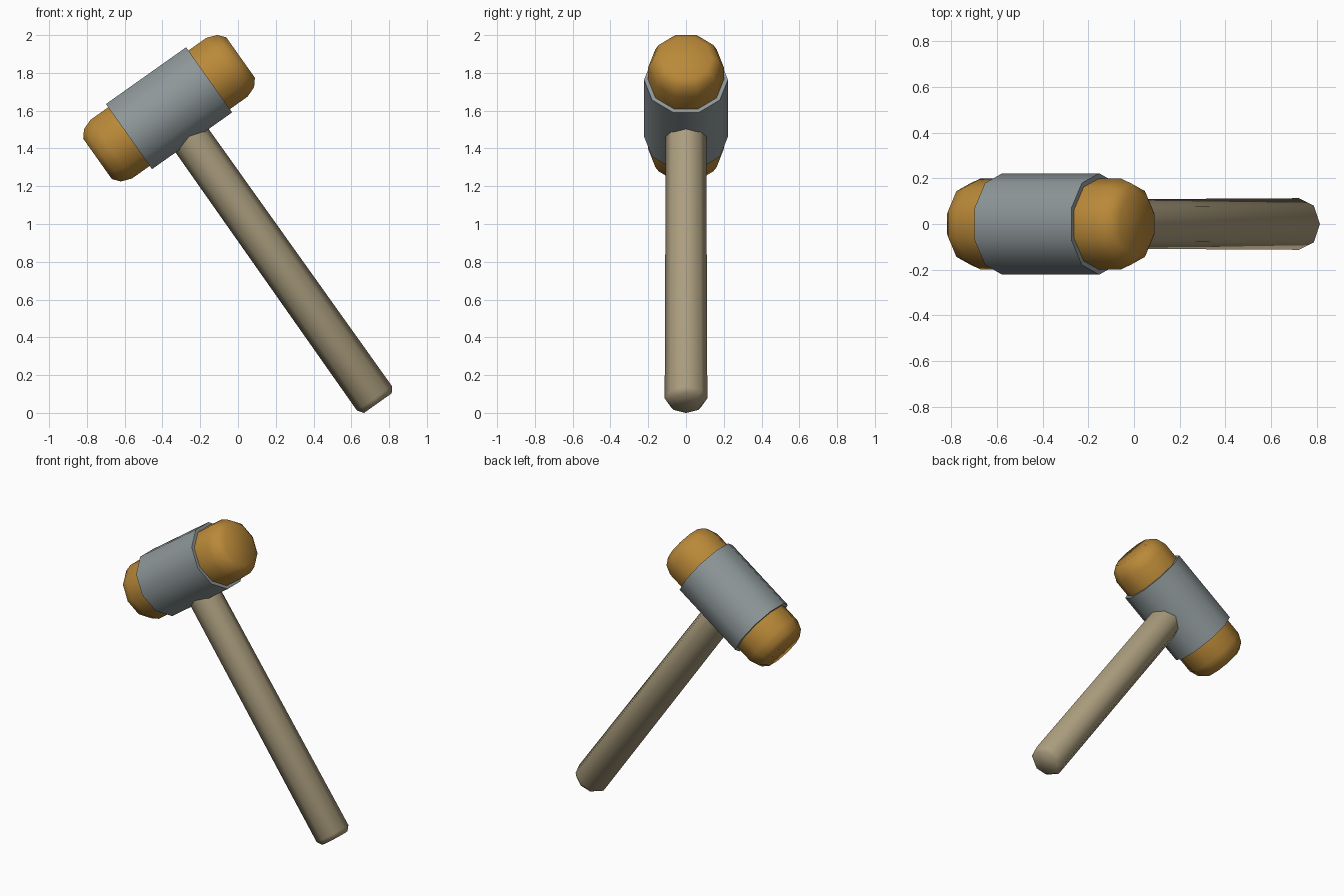
import bpy, bmesh, math
from mathutils import Vector

if "Cube" in bpy.data.objects:
    bpy.data.objects.remove(bpy.data.objects["Cube"])

TILT = math.radians(35.3)
CENTRE = Vector((-0.365, 0, 1.613))                           # middle of the head
HEAD = Vector((math.cos(TILT), 0, math.sin(TILT)))            # along the head
DOWN = Vector((math.sin(TILT), 0, -math.cos(TILT)))           # along the handle
SIDE = Vector((0, 1, 0))


def material(name, rgb):
    m = bpy.data.materials.new(name)
    m.diffuse_color = (*rgb, 1)
    m.use_nodes = True
    m.node_tree.nodes["Principled BSDF"].inputs["Base Color"].default_value = m.diffuse_color
    return m


def turned(name, profile, axis, sides, mat):
    """Closed solid turned about an axis through CENTRE; profile is (distance, radius)."""
    bm = bmesh.new()
    perp = axis.cross(SIDE)
    rings = []
    for t, r in profile:
        ring = []
        for i in range(sides):
            a = 2 * math.pi * i / sides
            ring.append(bm.verts.new(CENTRE + axis * t + (SIDE * math.cos(a) + perp * math.sin(a)) * r))
        rings.append(ring)
    for lo, hi in zip(rings, rings[1:]):
        for i in range(sides):
            j = (i + 1) % sides
            bm.faces.new((lo[i], lo[j], hi[j], hi[i]))
    bm.faces.new(rings[0])
    bm.faces.new(rings[-1])
    bmesh.ops.recalc_face_normals(bm, faces=bm.faces)
    me = bpy.data.meshes.new(name)
    bm.to_mesh(me)
    bm.free()
    ob = bpy.data.objects.new(name, me)
    bpy.context.collection.objects.link(ob)
    me.materials.append(mat)
    bpy.ops.object.select_all(action='DESELECT')
    ob.select_set(True)
    bpy.context.view_layer.objects.active = ob
    bpy.ops.object.shade_smooth_by_angle(angle=math.radians(60))
    return ob


steel = material("grey_metal", (0.27, 0.31, 0.32))
amber = material("amber_plastic", (0.49, 0.25, 0.04))
wood = material("pale_wood", (0.41, 0.34, 0.21))

# Metal sleeve of the head
turned("head_sleeve", [(-0.26, 0.222), (0.26, 0.222)], HEAD, 10, steel)

# Rounded striking faces at both ends
face = [(0.25, 0.2), (0.375, 0.2), (0.432, 0.178), (0.464, 0.138)]
turned("striking_face_upper", face, HEAD, 10, amber)
turned("striking_face_lower", face, -HEAD, 10, amber)

# Slightly tapered handle with a chamfered butt
turned("handle", [(0.1, 0.107), (1.882, 0.113), (1.913, 0.09)], DOWN, 8, wood)
